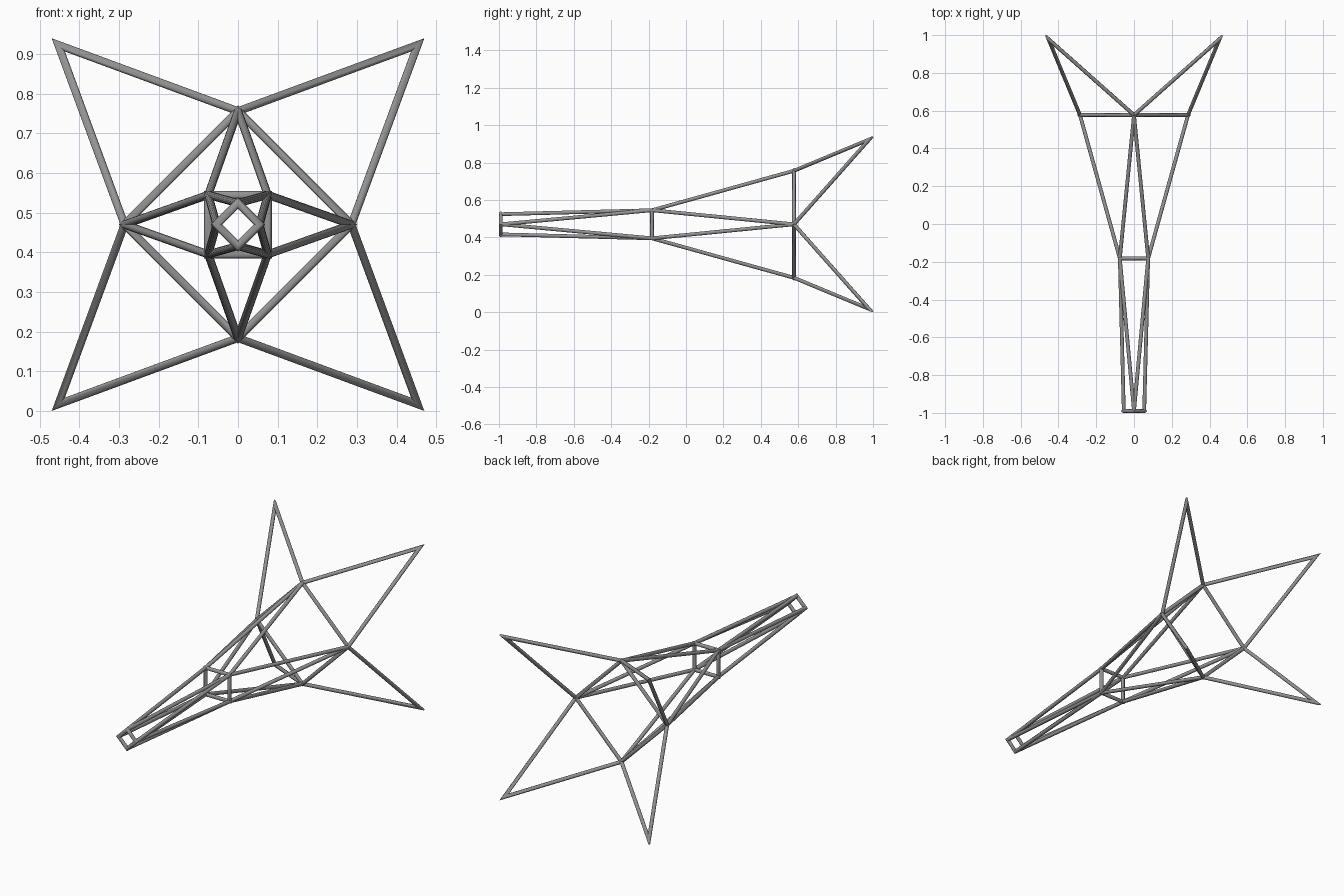
import bpy, bmesh, math
from mathutils import Vector, Matrix

cube = bpy.data.objects.get("Cube")
if cube:
    bpy.data.objects.remove(cube, do_unlink=True)

RADIUS = 0.0102
SIDES = 12
CENTRE_Z = 0.47

steel = bpy.data.materials.new("grey_steel")
steel.use_nodes = True
GREY = (0.3, 0.3, 0.3, 1)
steel.diffuse_color = GREY
steel.node_tree.nodes["Principled BSDF"].inputs["Base Color"].default_value = GREY


def quarter(point, k):
    """Turn a point about the long axis by k quarter turns."""
    return Matrix.Rotation(k * math.pi / 2, 3, 'Y') @ Vector(point)


def add_tube(bm, points, closed=False):
    """Sweep a round tube along a flat path with mitred corners."""
    n = len(points)
    count = n if closed else n - 1
    dirs = [(points[(i + 1) % n] - points[i]).normalized() for i in range(count)]
    up = dirs[0].cross(dirs[1]) if n > 2 else dirs[0].orthogonal()
    up.normalize()
    sides = [d.cross(up) for d in dirs]
    rings = []
    for i, p in enumerate(points):
        a = sides[i - 1] if closed or i > 0 else sides[0]
        b = sides[min(i, count - 1)]
        mitre = (a + b) / (1 + a.dot(b))
        ring = []
        for s in range(SIDES):
            t = 2 * math.pi * s / SIDES
            ring.append(bm.verts.new(p + RADIUS * (math.cos(t) * up + math.sin(t) * mitre)))
        rings.append(ring)
    for i in range(count):
        r0, r1 = rings[i], rings[(i + 1) % n]
        for s in range(SIDES):
            e = (s + 1) % SIDES
            bm.faces.new((r0[s], r0[e], r1[e], r1[s]))
    if not closed:
        bm.faces.new(rings[0])
        bm.faces.new(rings[-1])


def make_part(name, paths, closed=False):
    bm = bmesh.new()
    for path in paths:
        add_tube(bm, path, closed)
    bmesh.ops.recalc_face_normals(bm, faces=bm.faces)
    mesh = bpy.data.meshes.new(name)
    bm.to_mesh(mesh)
    bm.free()
    mesh.materials.append(steel)
    obj = bpy.data.objects.new(name, mesh)
    obj.location.z = CENTRE_Z
    bpy.context.collection.objects.link(obj)
    bpy.ops.object.select_all(action='DESELECT')
    obj.select_set(True)
    bpy.context.view_layer.objects.active = obj
    bpy.ops.object.shade_smooth_by_angle(angle=math.radians(40))


# Joints of the frame, one per quarter turn
nose = [quarter((0, -0.99, 0.054), k) for k in range(4)]
waist = [quarter((0.075, -0.182, 0.075), k) for k in range(4)]
rear = [quarter((0, 0.577, 0.286), k) for k in range(4)]
tips = [quarter((0.453, 0.979, 0.453), k) for k in range(4)]

# Square rings
make_part("nose_ring", [nose], True)
make_part("waist_ring", [waist], True)
make_part("rear_ring", [rear], True)

# Zigzag struts between the rings, and the pointed fins
pairs = [(k, j % 4) for k in range(4) for j in (k, k + 1)]
make_part("front_struts", [[nose[j], waist[k]] for k, j in pairs])
make_part("rear_struts", [[waist[k], rear[j]] for k, j in pairs])
for k, label in enumerate(("upper_left", "lower_left", "lower_right", "upper_right")):
    make_part(label + "_fin", [[rear[k], tips[k], rear[(k + 1) % 4]]])
